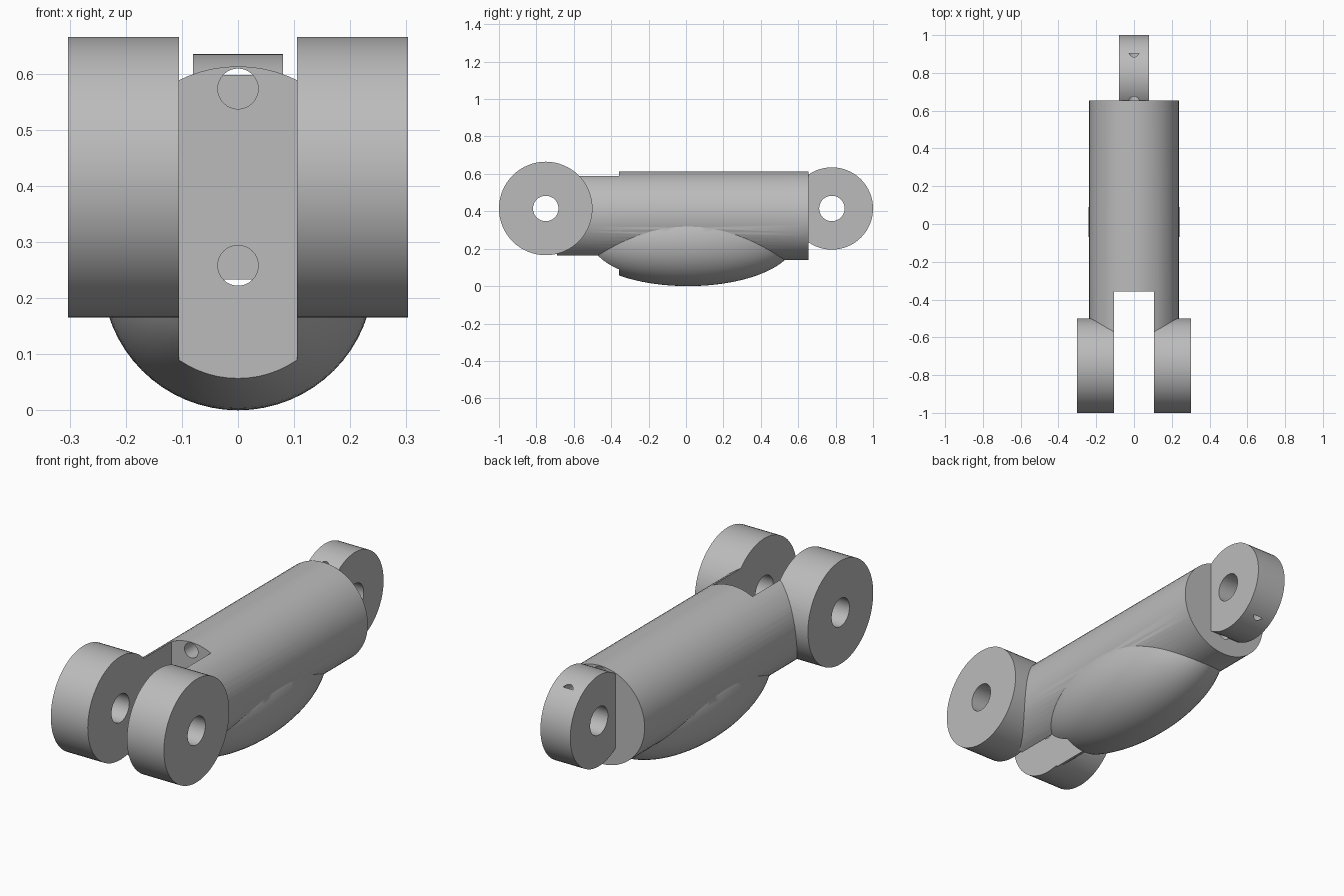
import bpy
from math import pi, radians
from mathutils import Matrix

cube = bpy.data.objects.get("Cube")
if cube:
    bpy.data.objects.remove(cube, do_unlink=True)

grey = bpy.data.materials.new("matte grey")
grey.use_nodes = True
grey.diffuse_color = (0.5, 0.5, 0.5, 1)
grey.node_tree.nodes["Principled BSDF"].inputs["Base Color"].default_value = (0.5, 0.5, 0.5, 1)


def finish(name, turn=None):
    ob = bpy.context.object
    ob.name = name
    if turn:
        ob.data.transform(turn)
    ob.data.materials.append(grey)
    return ob


def rod(name, axis, radius, start, end, a, b, sides=64):
    """Cylinder along x (a=y, b=z) or along y (a=x, b=z)."""
    mid = (start + end) / 2
    place = (mid, a, b) if axis == "X" else (a, mid, b)
    bpy.ops.mesh.primitive_cylinder_add(vertices=sides, radius=radius,
                                        depth=end - start, location=place)
    turn = Matrix.Rotation(pi / 2, 4, "Y" if axis == "X" else "X")
    return finish(name, turn)


def combine(body, other, operation):
    mod = body.modifiers.new(other.name, "BOOLEAN")
    mod.operation = operation
    mod.solver = "EXACT"
    mod.object = other
    bpy.context.view_layer.objects.active = body
    bpy.ops.object.modifier_apply(modifier=mod.name)
    bpy.data.objects.remove(other, do_unlink=True)


# Main tube of the link
link = rod("finger_link", "Y", 0.237, -0.69, 0.655, 0, 0.376)

# Rounded pad under the tube
bpy.ops.mesh.primitive_uv_sphere_add(segments=64, ring_count=48, radius=1,
                                     location=(0, 0.01, 0.242))
pad = finish("pad", Matrix.Diagonal((0.242, 0.572, 0.242, 1))
             @ Matrix.Rotation(pi / 2, 4, "X"))
combine(link, pad, "UNION")

# Slot between the fork arms
bpy.ops.mesh.primitive_cube_add(size=1, location=(0, -0.758, 0.4))
slot = finish("slot_cutter", Matrix.Diagonal((0.21, 0.8, 1.2, 1)))
combine(link, slot, "DIFFERENCE")

# Two fork knuckles in front, one tongue knuckle behind
for side, start, end in (("left", 0.105, 0.303), ("right", -0.303, -0.105)):
    combine(link, rod(side + "_knuckle", "X", 0.25, start, end, -0.75, 0.415), "UNION")
combine(link, rod("rear_knuckle", "X", 0.22, -0.08, 0.08, 0.78, 0.415), "UNION")

# Pin holes across the hinges
for y in (-0.75, 0.78):
    combine(link, rod("pin_cutter", "X", 0.068, -0.5, 0.5, y, 0.415, 48), "DIFFERENCE")

# Cord channels along the link
for z in (0.573, 0.258):
    combine(link, rod("cord_cutter", "Y", 0.036, -0.5, 0.903, 0, z, 32), "DIFFERENCE")

bpy.ops.object.select_all(action="DESELECT")
link.select_set(True)
bpy.context.view_layer.objects.active = link
bpy.ops.object.shade_smooth_by_angle(angle=radians(30))
